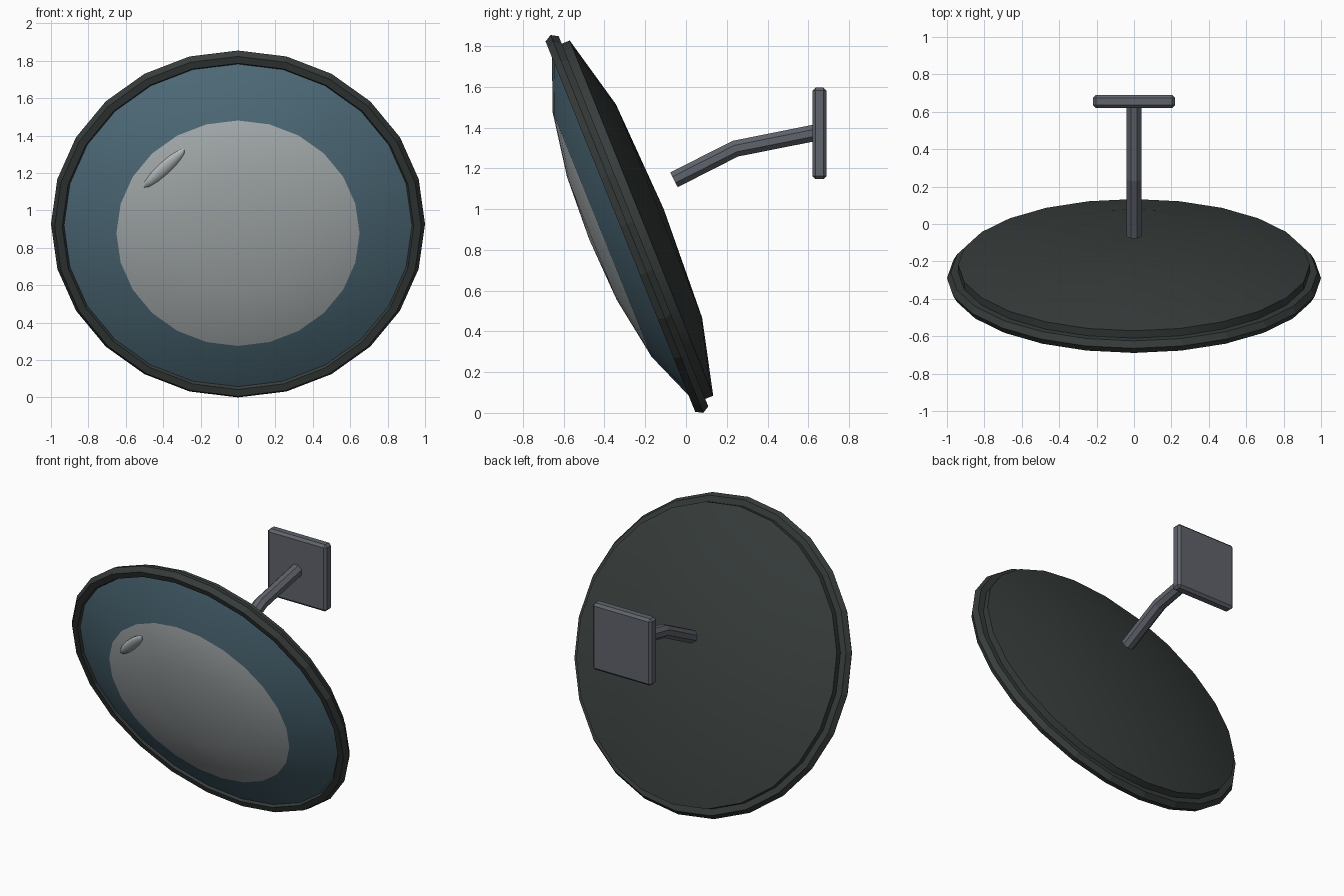
import bpy, bmesh
from math import radians, sin, cos, pi, hypot
from mathutils import Matrix, Vector

if "Cube" in bpy.data.objects:
    bpy.data.objects.remove(bpy.data.objects["Cube"])

TILT = 22
# disc frame: local y runs up the disc, local z points out of its front
DISC = Matrix.Translation((0, -0.29, cos(radians(TILT)))) @ Matrix.Rotation(radians(90 + TILT), 4, 'X')


def material(name, rgb):
    m = bpy.data.materials.new(name)
    m.diffuse_color = (*rgb, 1)
    m.use_nodes = True
    m.node_tree.nodes["Principled BSDF"].inputs["Base Color"].default_value = m.diffuse_color
    return m


dark = material("dark casing", (0.038, 0.047, 0.045))
blue = material("blue glass", (0.09, 0.175, 0.225))
pale = material("pale glass", (0.47, 0.51, 0.52))
steel = material("grey steel", (0.115, 0.125, 0.145))


def finish(name, bm, mats, matrix=Matrix(), smooth=False):
    bmesh.ops.recalc_face_normals(bm, faces=bm.faces)
    me = bpy.data.meshes.new(name)
    bm.to_mesh(me)
    bm.free()
    ob = bpy.data.objects.new(name, me)
    bpy.context.collection.objects.link(ob)
    for m in mats:
        me.materials.append(m)
    ob.matrix_world = matrix
    if smooth:
        bpy.ops.object.select_all(action='DESELECT')
        ob.select_set(True)
        bpy.context.view_layer.objects.active = ob
        bpy.ops.object.shade_smooth_by_angle(angle=radians(35))
    return ob


def lathe(profile, closed=False, sides=24):
    """Spin (radius, height) points around local z."""
    bm = bmesh.new()
    vs = [bm.verts.new((r, 0, h)) for r, h in profile]
    pairs = list(zip(vs, vs[1:])) + ([(vs[-1], vs[0])] if closed else [])
    es = [bm.edges.new(p) for p in pairs]
    bmesh.ops.spin(bm, geom=vs + es, axis=(0, 0, 1), cent=(0, 0, 0),
                   angle=2 * pi, steps=sides, use_merge=True)
    bmesh.ops.remove_doubles(bm, verts=bm.verts, dist=1e-4)
    return bm


# rim: hexagonal-section ring
ring = [(0.96 + 0.04 * cos(i * pi / 3), 0.04 * sin(i * pi / 3)) for i in range(6)]
finish("rim", lathe(ring, closed=True), [dark], DISC)

# back shell: short wall, then a shallow dome
finish("back_shell", lathe([(0.94, 0), (0.94, -0.077), (0.565, -0.17), (0, -0.195)]),
       [dark], DISC, smooth=True)

# convex glass: pale centre, blue outer band
bm = lathe([(0, 0.2), (0.325, 0.186), (0.65, 0.132), (0.93, 0.02)])
for f in bm.faces:
    c = f.calc_center_median()
    f.material_index = 1 if hypot(c.x, c.y) < 0.65 else 0
finish("glass", bm, [blue, pale], DISC, smooth=True)

# small raised glint on the glass
bm = bmesh.new()
bmesh.ops.create_uvsphere(bm, u_segments=12, v_segments=8, radius=1)
glint = Matrix.Translation((-0.395, 0.381, 0.15)) @ Matrix.Rotation(radians(45), 4, 'Z') \
    @ Matrix.Diagonal((0.155, 0.035, 0.02, 1))
bmesh.ops.transform(bm, matrix=glint, verts=bm.verts)
finish("glint", bm, [pale], DISC, smooth=True)

# bent arm: octagonal tube along a three-point path in the y-z plane
path = [Vector((0, -0.059, 1.144)), Vector((0, 0.243, 1.297)), Vector((0, 0.63, 1.374))]
bm = bmesh.new()
rings = []
for i, p in enumerate(path):
    d = (path[min(i + 1, 2)] - path[max(i - 1, 0)]).normalized()
    up = Vector((1, 0, 0)).cross(d)
    rings.append([bm.verts.new(p + 0.044 * (Vector((cos(a), 0, 0)) + up * sin(a)))
                  for a in ((k + 0.5) * pi / 4 for k in range(8))])
for a, b in zip(rings, rings[1:]):
    for k in range(8):
        bm.faces.new((a[k], a[(k + 1) % 8], b[(k + 1) % 8], b[k]))
bm.faces.new(rings[0])
bm.faces.new(rings[-1])
finish("arm", bm, [steel])

# wall plate with chamfered edges
bm = bmesh.new()
bmesh.ops.create_cube(bm, size=1, matrix=Matrix.Diagonal((0.44, 0.07, 0.45, 1)))
bmesh.ops.bevel(bm, geom=bm.edges[:], offset=0.016, segments=1, affect='EDGES')
finish("wall_plate", bm, [steel], Matrix.Translation((0, 0.655, 1.372)))
